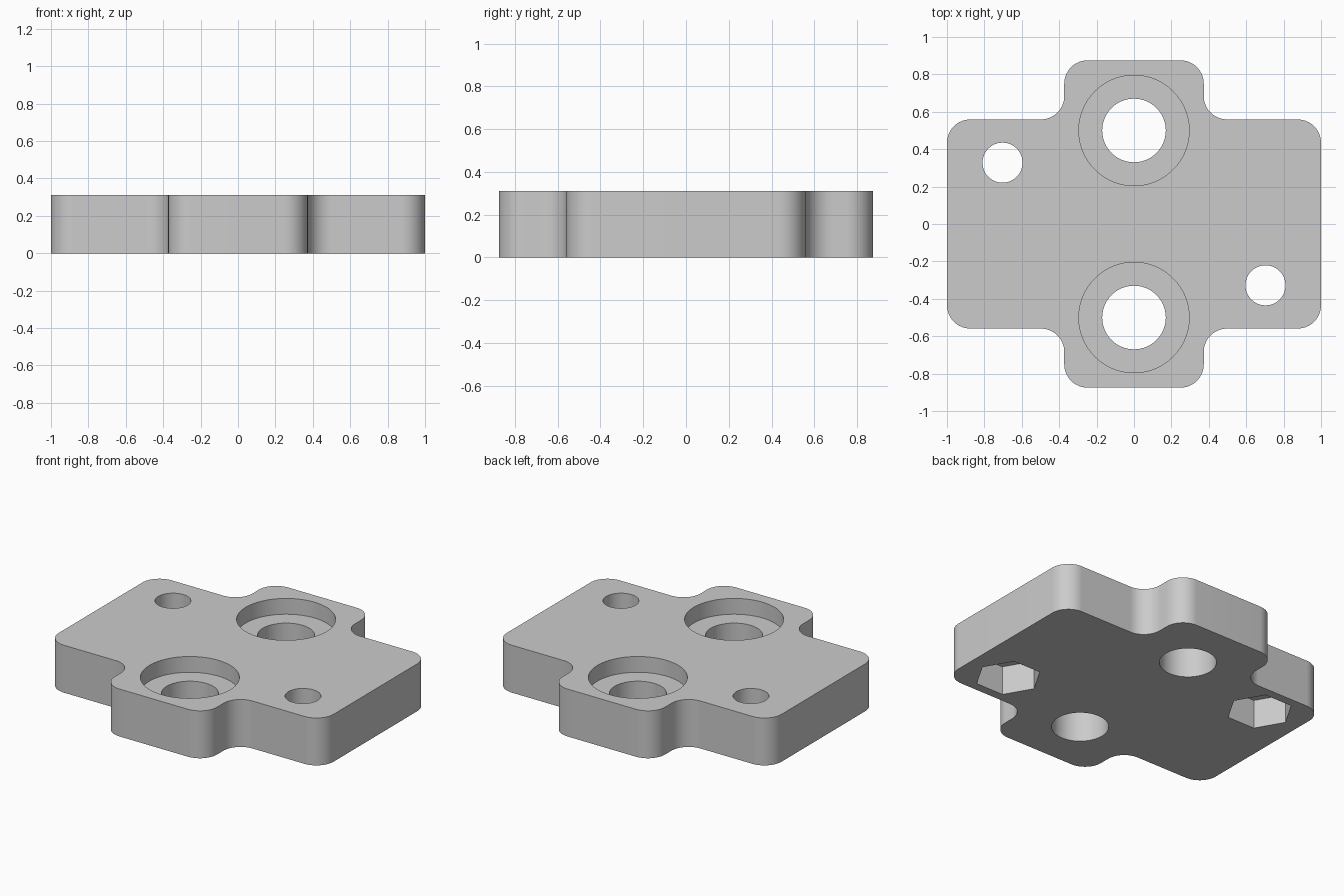
import bpy, bmesh
from math import cos, sin, radians

cube = bpy.data.objects.get("Cube")
if cube:
    bpy.data.objects.remove(cube, do_unlink=True)

THICK = 0.312
BODY_X, BODY_Y = 1.0, 0.559
TAB_X, TAB_Y = 0.373, 0.875
R = 0.125

grey = bpy.data.materials.new("plain grey")
grey.use_nodes = True
colour = (0.6, 0.6, 0.6, 1)
grey.diffuse_color = colour
grey.node_tree.nodes["Principled BSDF"].inputs["Base Color"].default_value = colour


def arc(cx, cy, start, end, radius=R, steps=16):
    angles = [radians(start + (end - start) * i / steps) for i in range(steps + 1)]
    return [(cx + radius * cos(a), cy + radius * sin(a)) for a in angles]


def prism(name, outline, low, high):
    """Extrude a closed outline between two heights."""
    bm = bmesh.new()
    base = bm.faces.new([bm.verts.new((x, y, low)) for x, y in outline])
    top = bmesh.ops.extrude_face_region(bm, geom=[base])["geom"]
    bmesh.ops.translate(bm, vec=(0, 0, high - low),
                        verts=[v for v in top if isinstance(v, bmesh.types.BMVert)])
    bmesh.ops.recalc_face_normals(bm, faces=bm.faces)
    mesh = bpy.data.meshes.new(name)
    bm.to_mesh(mesh)
    bm.free()
    mesh.materials.append(grey)
    obj = bpy.data.objects.new(name, mesh)
    bpy.context.collection.objects.link(obj)
    return obj


def polygon(x, y, radius, sides):
    return arc(x, y, 0, 360, radius, sides)[:-1]


# Cross-shaped plate: one quarter outline mirrored into the others
quarter = (arc(TAB_X - R, TAB_Y - R, 90, 0)
           + arc(TAB_X + R, BODY_Y + R, 180, 270)
           + arc(BODY_X - R, BODY_Y - R, 90, 0))
half = quarter + [(x, -y) for x, y in reversed(quarter)]
plate = prism("mounting_plate", half + [(-x, y) for x, y in reversed(half)], 0, THICK)

# Counterbored holes in the tabs, and small holes with hexagonal nut pockets
cutters = []
for s in (1, -1):
    cutters += [
        prism("tab_hole_cutter", polygon(0, s * 0.5, 0.17, 64), -0.1, 0.5),
        prism("counterbore_cutter", polygon(0, s * 0.5, 0.295, 96), THICK - 0.104, 0.5),
        prism("bolt_hole_cutter", polygon(-s * 0.703, s * 0.328, 0.107, 48), -0.1, 0.5),
        prism("nut_pocket_cutter", polygon(-s * 0.703, s * 0.328, 0.2, 6), -0.1, 0.19),
    ]

bpy.ops.object.select_all(action="DESELECT")
plate.select_set(True)
bpy.context.view_layer.objects.active = plate
for cutter in cutters:
    cutter.hide_render = True
    cut = plate.modifiers.new("cut", "BOOLEAN")
    cut.operation = "DIFFERENCE"
    cut.solver = "EXACT"
    cut.object = cutter
    bpy.ops.object.modifier_apply(modifier=cut.name)
    bpy.data.objects.remove(cutter, do_unlink=True)

bpy.ops.object.shade_smooth_by_angle(angle=radians(30))
